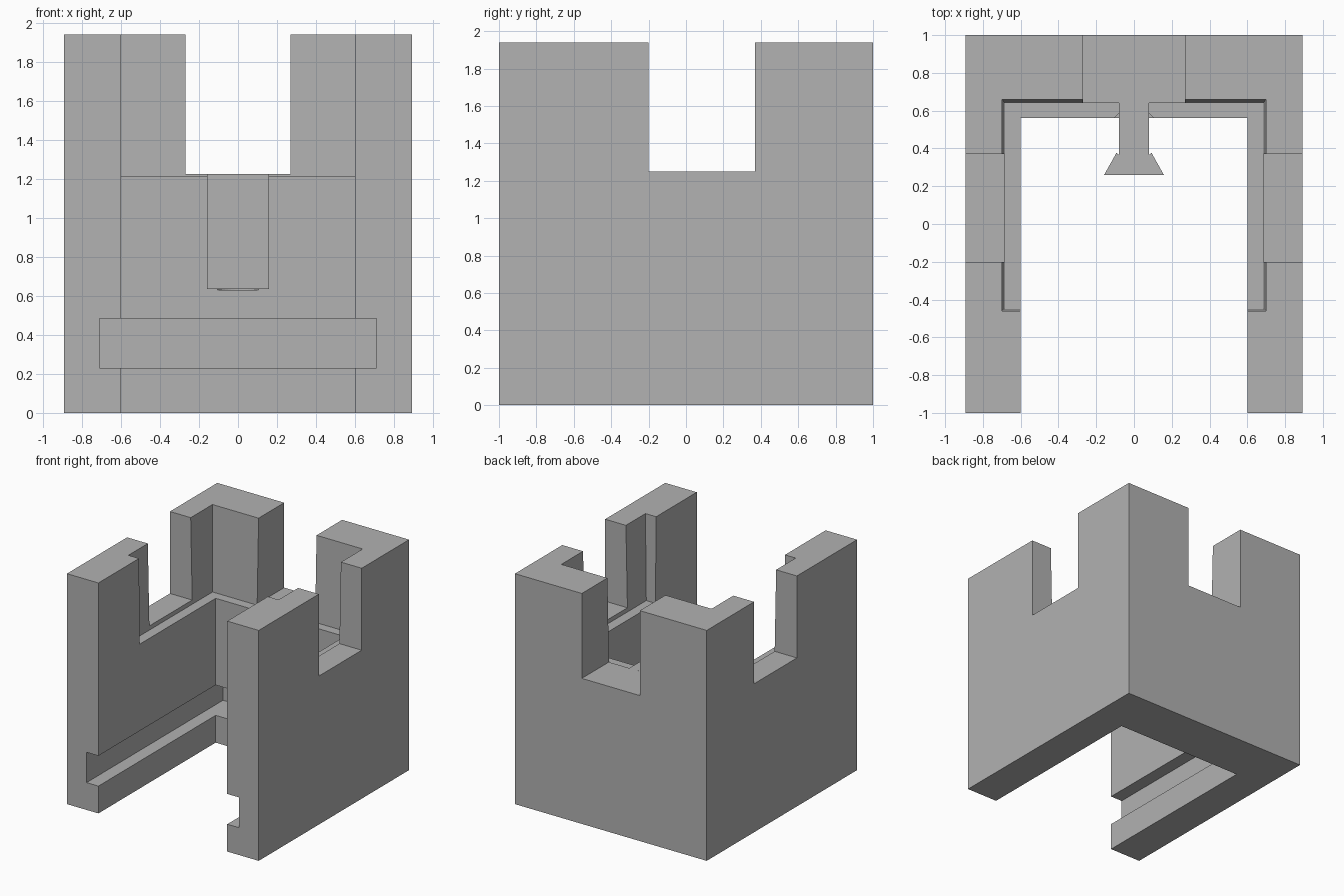
import bpy, bmesh

if "Cube" in bpy.data.objects:
    bpy.data.objects.remove(bpy.data.objects["Cube"], do_unlink=True)

GREY = (0.445, 0.445, 0.445, 1)
mat = bpy.data.materials.new("plain grey")
mat.use_nodes = True
mat.diffuse_color = GREY
mat.node_tree.nodes["Principled BSDF"].inputs["Base Color"].default_value = GREY


def prism(name, outline, z0, z1, top=None):
    """Extrude an outline from z0 to z1; an optional top outline gives draft."""
    bm = bmesh.new()
    low = [bm.verts.new((x, y, z0)) for x, y in outline]
    high = [bm.verts.new((x, y, z1)) for x, y in (top or outline)]
    bm.faces.new(low[::-1])
    bm.faces.new(high)
    n = len(low)
    for i in range(n):
        j = (i + 1) % n
        bm.faces.new((low[i], low[j], high[j], high[i]))
    bmesh.ops.recalc_face_normals(bm, faces=bm.faces)
    mesh = bpy.data.meshes.new(name)
    bm.to_mesh(mesh)
    bm.free()
    mesh.materials.append(mat)
    obj = bpy.data.objects.new(name, mesh)
    bpy.context.collection.objects.link(obj)
    return obj


def rect(half_x, y0, y1):
    return [(-half_x, y0), (half_x, y0), (half_x, y1), (-half_x, y1)]


def cut(target, cutter):
    """Subtract the cutter from the target and remove it."""
    cutter.hide_render = True
    mod = target.modifiers.new("cut", 'BOOLEAN')
    mod.operation = 'DIFFERENCE'
    mod.solver = 'EXACT'
    mod.object = cutter
    bpy.context.view_layer.objects.active = target
    bpy.ops.object.modifier_apply(modifier=mod.name)
    bpy.data.objects.remove(cutter, do_unlink=True)


def round_cutter():
    bpy.ops.mesh.primitive_cylinder_add(vertices=48, radius=0.135, depth=0.67,
                                        location=(0, 0.475, 0.965))
    obj = bpy.context.object
    obj.data.materials.append(mat)
    return obj


# Outer block, hollowed and open at the front
shell = prism("three_sided_shell", rect(0.893, -1, 1), 0, 1.94)
cut(shell, prism("hollow", rect(0.6, -1.2, 0.56), -0.2, 2.2))

# Drafted recess around the upper inside walls
cut(shell, prism("upper_recess", rect(0.685, -0.45, 0.64), 1.215, 1.94 + 0.02,
                 rect(0.7, -0.46, 0.66)))

# Horizontal slide groove
cut(shell, prism("slide_groove", rect(0.71, -1.2, 0.815), 0.23, 0.485))

# Notches through the side walls and the back wall
cut(shell, prism("side_notch", rect(1.2, -0.2, 0.37), 1.25, 2.2))
cut(shell, prism("back_notch", rect(0.27, 0.6, 1.2), 1.225, 2.2))

# Round relief behind the hanging tab
cut(shell, round_cutter())

# Dovetail tab: flared head with a straight neck into the back wall
head = prism("dovetail_head", [(-0.158, 0.26), (0.158, 0.26), (0.08, 0.4), (-0.08, 0.4)],
             0.635, 1.225)
cut(head, round_cutter())
prism("dovetail_neck", rect(0.08, 0.34, 0.64), 0.635, 1.225)
